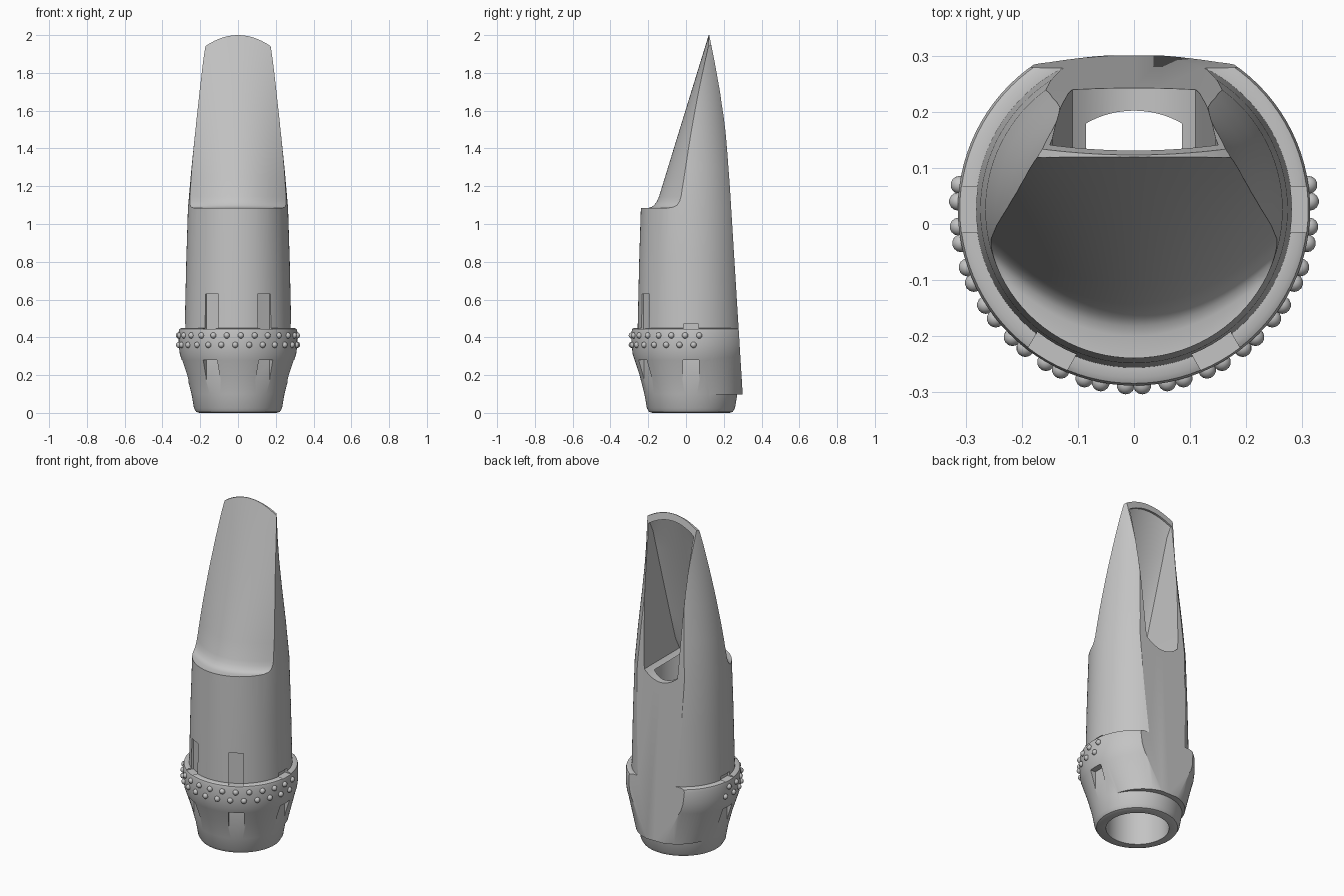
import bpy, bmesh, math
from mathutils import Matrix, Vector

cube = bpy.data.objects.get("Cube")
if cube:
    bpy.data.objects.remove(cube)

AXIS_Y = 0.026

grey = bpy.data.materials.new("plain grey")
grey.use_nodes = True
grey.diffuse_color = (0.55, 0.55, 0.55, 1)
grey.node_tree.nodes["Principled BSDF"].inputs["Base Color"].default_value = grey.diffuse_color


def make(name, bm):
    bmesh.ops.recalc_face_normals(bm, faces=bm.faces)
    mesh = bpy.data.meshes.new(name)
    bm.to_mesh(mesh)
    bm.free()
    mesh.materials.append(grey)
    obj = bpy.data.objects.new(name, mesh)
    bpy.context.scene.collection.objects.link(obj)
    return obj


def loft(name, rings, sides=96):
    """Closed solid through horizontal circles given as (radius, z, centre y)."""
    bm = bmesh.new()
    loops = []
    for r, z, cy in rings:
        loops.append([bm.verts.new((r * math.cos(a), cy + r * math.sin(a), z))
                      for a in (math.tau * i / sides for i in range(sides))])
    for low, high in zip(loops, loops[1:]):
        for i in range(sides):
            j = (i + 1) % sides
            bm.faces.new((low[i], low[j], high[j], high[i]))
    bm.faces.new(loops[0][::-1])
    bm.faces.new(loops[-1])
    return make(name, bm)


def slab(name, heights, half_width, front, back, lift, cols=24):
    """Closed solid between a front and a back surface, each y = f(x, z)."""
    bm = bmesh.new()
    sheets = []
    for surface in (front, back):
        sheet = []
        for z in heights:
            w = half_width(z)
            xs = [w * (2 * i / cols - 1) for i in range(cols + 1)]
            sheet.append([bm.verts.new((x, surface(x, z), z + lift(x, z))) for x in xs])
        for a, b in zip(sheet, sheet[1:]):
            for i in range(cols):
                bm.faces.new((a[i], a[i + 1], b[i + 1], b[i]))
        sheets.append(sheet)
    f, b = sheets
    for row in (0, -1):
        for i in range(cols):
            bm.faces.new((f[row][i], f[row][i + 1], b[row][i + 1], b[row][i]))
    for col in (0, -1):
        for k in range(len(heights) - 1):
            bm.faces.new((f[k][col], f[k + 1][col], b[k + 1][col], b[k][col]))
    return make(name, bm)


def block(name, angle, inner, low, high, width):
    """Box cutter standing off the axis, from the inner radius outwards."""
    bm = bmesh.new()
    bmesh.ops.create_cube(bm, size=1)
    depth = 0.2
    bmesh.ops.scale(bm, vec=(depth, width, high - low), verts=bm.verts)
    bmesh.ops.translate(bm, vec=(inner + depth / 2, 0, (low + high) / 2), verts=bm.verts)
    bmesh.ops.rotate(bm, matrix=Matrix.Rotation(angle, 3, 'Z'), verts=bm.verts)
    bmesh.ops.translate(bm, vec=(0, AXIS_Y, 0), verts=bm.verts)
    return make(name, bm)


def apply_boolean(target, tool, operation='DIFFERENCE'):
    mod = target.modifiers.new("cut", 'BOOLEAN')
    mod.object, mod.operation, mod.solver = tool, operation, 'EXACT'
    bpy.context.view_layer.objects.active = target
    bpy.ops.object.modifier_apply(modifier=mod.name)
    bpy.data.objects.remove(tool)


def along(points, z):
    for (z0, y0), (z1, y1) in zip(points, points[1:]):
        if z <= z1:
            return y0 + (y1 - y0) * (z - z0) / (z1 - z0)
    return points[-1][1]


# Turned body with the collar band
profile = [(0.205, 0), (0.222, 0.006), (0.233, 0.025), (0.246, 0.1), (0.272, 0.2),
           (0.298, 0.28), (0.308, 0.31), (0.314, 0.36), (0.314, 0.43), (0.310, 0.445),
           (0.300, 0.45), (0.282, 0.45), (0.274, 0.8), (0.265, 1.085), (0.246, 1.3),
           (0.225, 1.5), (0.211, 1.65), (0.203, 1.77), (0.196, 1.94), (0.194, 2.05)]
body = loft("mouthpiece_body", [(r, z, AXIS_Y) for r, z in profile])

# Bulge behind the lower end, carrying the foot of the flat table
bulge = loft("table_foot", [(0.23, 0.098, 0.076), (0.305, 0.305, AXIS_Y)])
apply_boolean(body, bulge, 'UNION')

# Flat table at the back, curving forward to the tip
table_line = [(-0.1, 0.3125), (0.1, 0.30), (1.2, 0.232), (1.4, 0.217), (1.5, 0.208),
              (1.6, 0.195), (1.7, 0.18), (1.85, 0.153), (2.0, 0.123), (2.2, 0.08)]
none = lambda x, z: 0
apply_boolean(body, slab("table_cutter", [p[0] for p in table_line], lambda z: 0.6,
                         lambda x, z: along(table_line, z), lambda x, z: 0.9, none, 2))

# Sloping beak at the front, with a small cove above the shelf
beak_line = [(1.085, -0.2), (1.09, -0.182), (1.1, -0.168), (1.12, -0.154),
             (1.145, -0.143), (2.0, 0.12), (2.2, 0.18)]


def crown(x, z):
    return x * x * (1.9 - 1.4 * min(1, max(0, (z - 1.085) / 0.9)))


beak_rows = [p[0] for p in beak_line[:5]] + [1.145 + 0.1 * i for i in range(1, 11)]
apply_boolean(body, slab("beak_cutter", beak_rows, lambda z: 0.4, lambda x, z: -0.6,
                         lambda x, z: along(beak_line, z) + crown(x, z), none, 40))

# Rounded tip
apply_boolean(body, slab("tip_cutter", [2.0, 2.3], lambda z: 0.3, lambda x, z: -0.5,
                         lambda x, z: 0.6, lambda x, z: -0.06 * (x / 0.175) ** 2))

# Round bore, then the tapered chamber opening through the table
apply_boolean(body, loft("bore_cutter", [(0.172, -0.1, 0.03), (0.172, 1.06, 0.03)]))


def baffle(x, z):
    t = (z - 1.03) / 0.93
    straight = -0.143 + (z - 1.145) * 0.3076
    return straight + 0.06 - 0.049 * t + crown(x, z)


def chamber_ends(x, z):
    if z < 1.04:
        return 0.05 * (x / 0.11) ** 2
    return -0.05 * (x / 0.15) ** 2 if z > 1.9 else 0


apply_boolean(body, slab("chamber_cutter", [1.03, 1.15, 1.3, 1.45, 1.6, 1.75, 1.85, 1.96],
                         lambda z: 0.11 + 0.04 * (z - 1.03) / 0.93, baffle,
                         lambda x, z: 0.6, chamber_ends))

# Slots above and below the collar
for degrees in (0, -60, -120, 180):
    angle = math.radians(degrees)
    top = 0.63 if degrees in (-60, -120) else 0.47
    apply_boolean(body, block("upper_slot", angle, 0.266, 0.443, top, 0.08))
    apply_boolean(body, block("lower_slot", angle, 0.262, 0.15, 0.28, 0.085))

# Round studs on the collar in two staggered rows
bm = bmesh.new()
count = 15
for row, z in enumerate((0.41, 0.36)):
    for i in range(count):
        a = math.radians(8 - 196 * (i + 0.4 * row) / (count - 1 + 0.4))
        spot = Vector((0.314 * math.cos(a), AXIS_Y + 0.314 * math.sin(a), z))
        bmesh.ops.create_uvsphere(bm, u_segments=14, v_segments=8, radius=0.016,
                                  matrix=Matrix.Translation(spot))
studs = make("collar_studs", bm)

# Smooth shading with crisp edges
for obj in (body, studs):
    bpy.ops.object.select_all(action='DESELECT')
    obj.select_set(True)
    bpy.context.view_layer.objects.active = obj
    bpy.ops.object.shade_smooth_by_angle(angle=math.radians(28))
